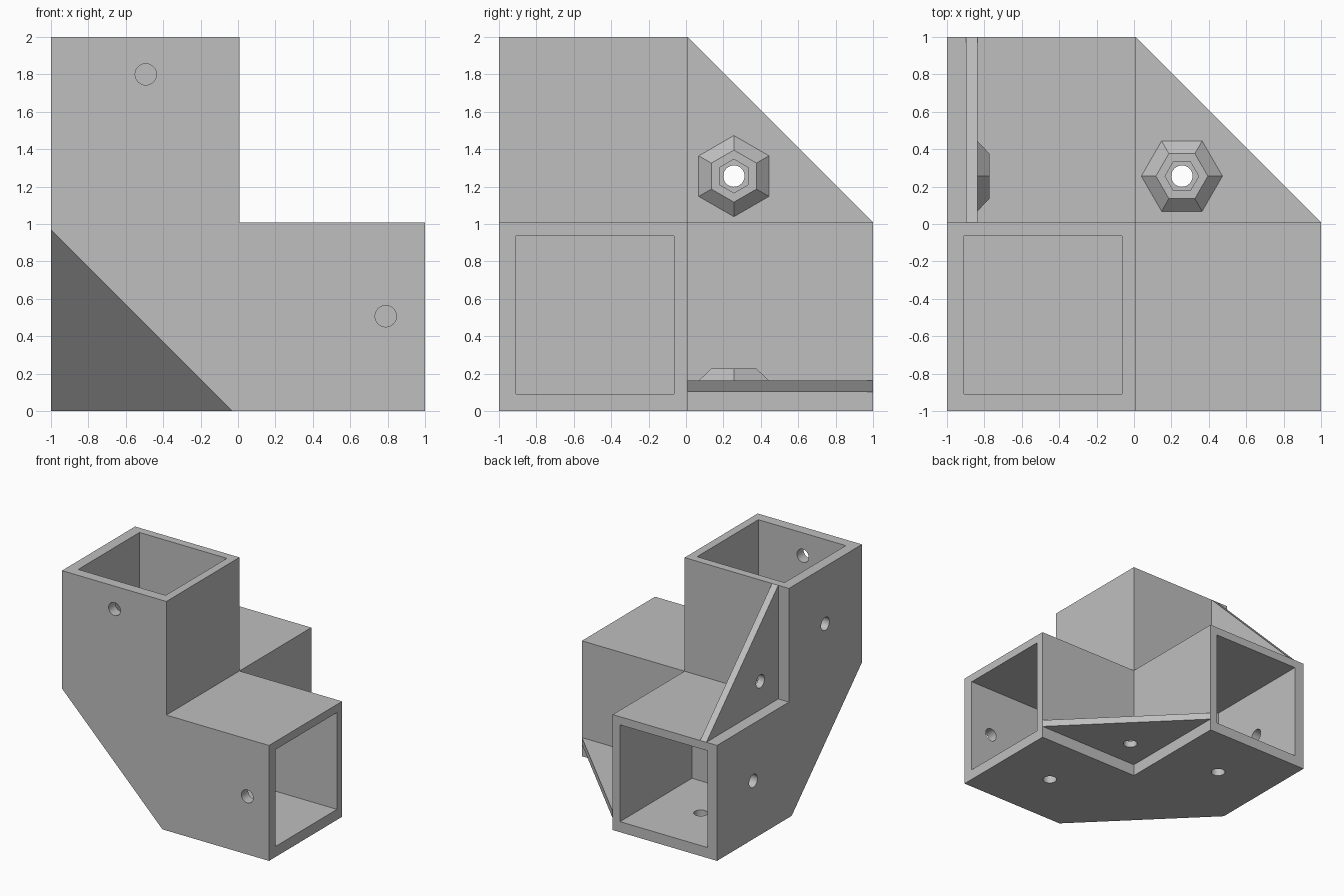
import bpy, bmesh, math
from mathutils import Vector, Matrix

if "Cube" in bpy.data.objects:
    bpy.data.objects.remove(bpy.data.objects["Cube"], do_unlink=True)

EDGE = 0.008                    # inner edge of the tubes
IN_LO, IN_HI = -0.908, -0.063   # tube opening
HOLE_R = 0.057
PLATE_LO, PLATE_HI, BOSS_TOP = -0.897, -0.837, -0.773
BOSS_POS = 0.256
RAISE = Matrix.Translation((0, 0, 1))   # parts are laid out around the origin

grey = bpy.data.materials.new("plain grey")
grey.use_nodes = True
COLOUR = (0.52, 0.52, 0.52, 1)
grey.diffuse_color = COLOUR
grey.node_tree.nodes["Principled BSDF"].inputs["Base Color"].default_value = COLOUR


def make_object(name, bm):
    bmesh.ops.recalc_face_normals(bm, faces=bm.faces[:])
    mesh = bpy.data.meshes.new(name)
    bm.to_mesh(mesh)
    bm.free()
    mesh.materials.append(grey)
    obj = bpy.data.objects.new(name, mesh)
    bpy.context.collection.objects.link(obj)
    return obj


def add_box(bm, low, high):
    low, high = Vector(low), Vector(high)
    matrix = Matrix.Translation((low + high) / 2) @ Matrix.Diagonal((high - low).to_4d())
    bmesh.ops.create_cube(bm, size=1, matrix=matrix)


def add_hole(bm, axis, centre):
    direction = Vector([float(i == axis) for i in range(3)])
    turn = direction.to_track_quat('Z', 'Y').to_matrix().to_4x4()
    bmesh.ops.create_cone(bm, cap_ends=True, segments=32, radius1=HOLE_R, radius2=HOLE_R,
                          depth=0.2, matrix=Matrix.Translation(centre) @ turn)


def cut(obj, bm):
    cutter = make_object("cutter", bm)
    cutter.hide_render = True
    mod = obj.modifiers.new("cut", 'BOOLEAN')
    mod.operation, mod.solver, mod.object = 'DIFFERENCE', 'EXACT', cutter
    bpy.context.view_layer.update()
    evaluated = obj.evaluated_get(bpy.context.evaluated_depsgraph_get())
    result = bpy.data.meshes.new_from_object(evaluated)
    obj.modifiers.clear()
    obj.data = result
    bpy.data.objects.remove(cutter, do_unlink=True)


# Three-way body: a corner cell with one cell along each axis, outer faces only
bm = bmesh.new()
levels = (-1, EDGE, 1)
cells = [(0, 0, 0), (1, 0, 0), (0, 1, 0), (0, 0, 1)]
for cell in cells:
    for axis in range(3):
        for side in (0, 1):
            neighbour = list(cell)
            neighbour[axis] += 2 * side - 1
            if tuple(neighbour) in cells:
                continue
            corners = []
            for a, b in ((0, 0), (1, 0), (1, 1), (0, 1)):
                index = list(cell)
                index[axis] += side
                index[(axis + 1) % 3] += a
                index[(axis + 2) % 3] += b
                corners.append(bm.verts.new([levels[i] for i in index]))
            bm.faces.new(corners)
bmesh.ops.remove_doubles(bm, verts=bm.verts[:], dist=0.0001)
bmesh.ops.recalc_face_normals(bm, faces=bm.faces[:])

# Slanted cut on the outer corner
everything = bm.verts[:] + bm.edges[:] + bm.faces[:]
sliced = bmesh.ops.bisect_plane(bm, geom=everything, plane_co=(-1, -1, -0.03),
                                plane_no=(-1, -1, -1), clear_outer=True)
rim = [e for e in sliced["geom_cut"] if isinstance(e, bmesh.types.BMEdge)]
bmesh.ops.holes_fill(bm, edges=rim)
bmesh.ops.dissolve_limit(bm, angle_limit=0.01, verts=bm.verts[:], edges=bm.edges[:])
body = make_object("corner_tubes", bm)

# Square openings, closed at the corner block
bm = bmesh.new()
for axis in range(3):
    low, high = [IN_LO] * 3, [IN_HI] * 3
    low[axis], high[axis] = EDGE, 1.2
    add_box(bm, low, high)
cut(body, bm)

# Screw holes through the outer walls
bm = bmesh.new()
WALL, MID = -0.95, -0.493
for axis, centre in (
        (1, (0.79, WALL, MID)), (1, (MID, WALL, 0.8)),    # front wall
        (0, (WALL, MID, 0.5)), (0, (WALL, 0.5, MID)),     # side wall
        (2, (0.5, MID, WALL)), (2, (MID, 0.5, WALL))):    # bottom wall
    add_hole(bm, axis, centre)
cut(body, bm)
body.data.transform(RAISE)


def make_gusset(name, swap):
    # Triangular web with a round hole
    bm = bmesh.new()
    outline = [(EDGE, EDGE), (1, EDGE), (EDGE, 1)]
    face = bm.faces.new([bm.verts.new((u, v, PLATE_LO)) for u, v in outline])
    top = bmesh.ops.extrude_face_region(bm, geom=[face])["geom"]
    bmesh.ops.translate(bm, vec=(0, 0, PLATE_HI - PLATE_LO),
                        verts=[v for v in top if isinstance(v, bmesh.types.BMVert)])
    web = make_object(name + "_web", bm)
    bm = bmesh.new()
    add_hole(bm, 2, (BOSS_POS, BOSS_POS, (PLATE_LO + PLATE_HI) / 2))
    cut(web, bm)

    # Tapered six-sided boss with a six-sided socket
    bm = bmesh.new()
    rings = []
    for radius, height in ((0.217, PLATE_HI), (0.139, BOSS_TOP),
                           (0.09, BOSS_TOP), (0.09, PLATE_HI)):
        rings.append([bm.verts.new((BOSS_POS + radius * math.cos(k * math.pi / 3),
                                    BOSS_POS + radius * math.sin(k * math.pi / 3), height))
                      for k in range(6)])
    for i in range(4):
        a, b = rings[i], rings[(i + 1) % 4]
        for k in range(6):
            n = (k + 1) % 6
            bm.faces.new((a[k], a[n], b[n], b[k]))
    boss = make_object(name + "_boss", bm)

    for part in (web, boss):
        if swap:   # exchange x and z to stand the gusset upright
            part.data.transform(Matrix(((0, 0, 1, 0), (0, 1, 0, 0), (1, 0, 0, 0), (0, 0, 0, 1))))
            part.data.flip_normals()
        part.data.transform(RAISE)


make_gusset("flat_gusset", False)
make_gusset("upright_gusset", True)
